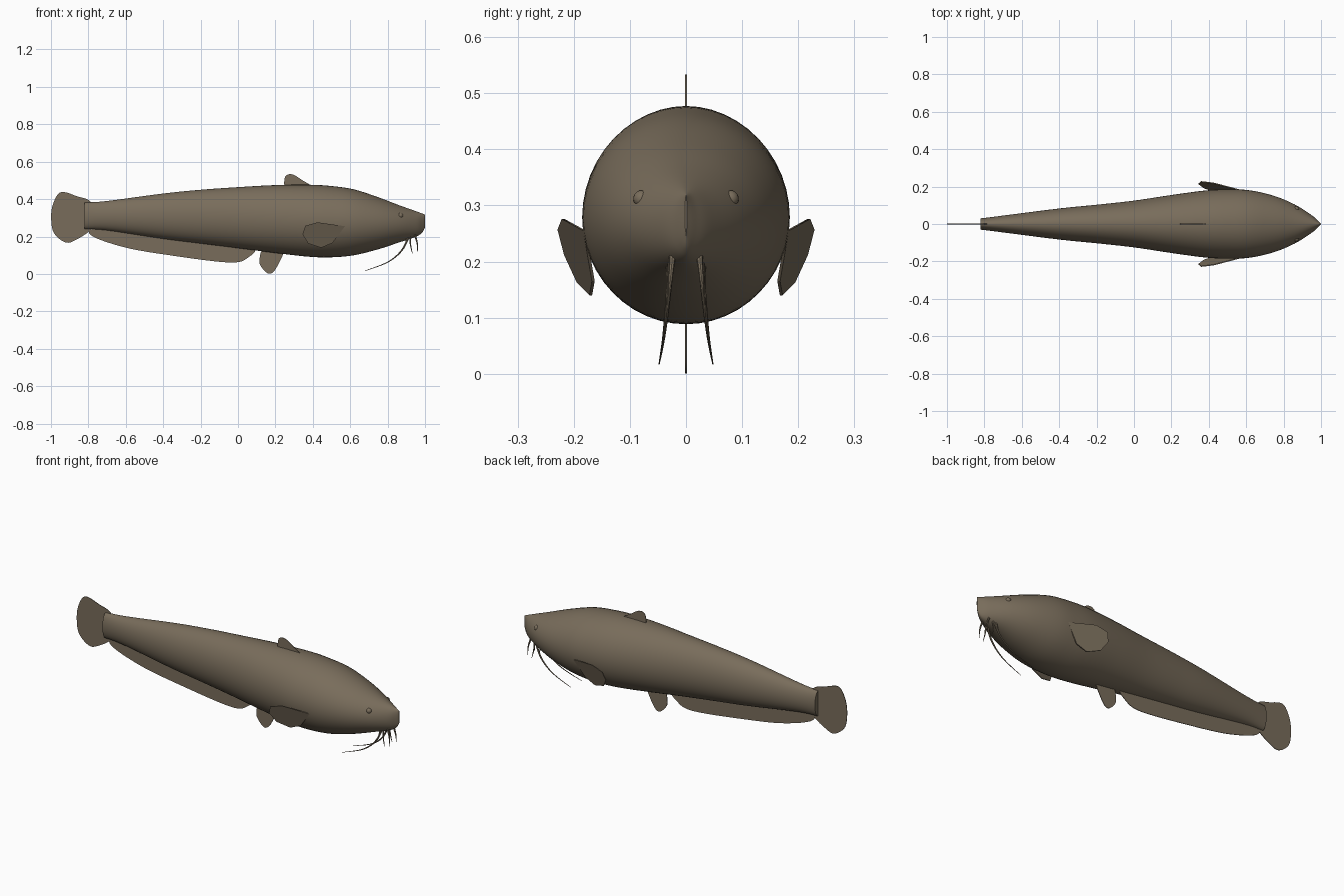
import bpy, bmesh, math
from mathutils import Vector

if "Cube" in bpy.data.objects:
    bpy.data.objects.remove(bpy.data.objects["Cube"])


def material(name, rgb):
    m = bpy.data.materials.new(name)
    m.diffuse_color = (*rgb, 1)
    m.use_nodes = True
    m.node_tree.nodes["Principled BSDF"].inputs["Base Color"].default_value = m.diffuse_color
    return m


SKIN = material("olive brown skin", (0.19, 0.152, 0.105))


def smooth_path(pts, n, closed=False):
    """Catmull-Rom through points of any dimension."""
    out, c = [], len(pts)
    for i in range(c if closed else c - 1):
        if closed:
            q = [pts[(i + k) % c] for k in (-1, 0, 1, 2)]
        else:
            q = [pts[min(max(i + k, 0), c - 1)] for k in (-1, 0, 1, 2)]
        for s in range(n):
            t = s / n
            out.append([0.5 * (2 * b + (d - a) * t + (2 * a - 5 * b + 4 * d - e) * t * t
                        + (3 * b - a - 3 * d + e) * t ** 3) for a, b, d, e in zip(*q)])
    if not closed:
        out.append(list(pts[-1]))
    return out


def finish(name, bm, angle=40):
    bmesh.ops.recalc_face_normals(bm, faces=bm.faces)
    me = bpy.data.meshes.new(name)
    bm.to_mesh(me)
    bm.free()
    me.materials.append(SKIN)
    ob = bpy.data.objects.new(name, me)
    bpy.context.collection.objects.link(ob)
    bpy.ops.object.select_all(action='DESELECT')
    ob.select_set(True)
    bpy.context.view_layer.objects.active = ob
    bpy.ops.object.shade_smooth_by_angle(angle=math.radians(angle))
    return ob


def loft(name, rings):
    bm = bmesh.new()
    vs = [[bm.verts.new(p) for p in r] for r in rings]
    n = len(vs[0])
    for a, b in zip(vs, vs[1:]):
        for i in range(n):
            bm.faces.new((a[i], a[(i + 1) % n], b[(i + 1) % n], b[i]))
    bm.faces.new(vs[0])
    bm.faces.new(vs[-1])
    return finish(name, bm)


def fin(name, outline, y_of=lambda x, z: 0.0, thick=0.003, rounding=5):
    """Thin plate from an (x, z) outline, placed sideways by y_of."""
    pts = smooth_path(outline, rounding, True) if rounding > 1 else outline
    bm = bmesh.new()
    front = [bm.verts.new((x, y_of(x, z) - thick / 2, z)) for x, z in pts]
    back = [bm.verts.new((x, y_of(x, z) + thick / 2, z)) for x, z in pts]
    bm.faces.new(front)
    bm.faces.new(back[::-1])
    n = len(pts)
    for i in range(n):
        bm.faces.new((front[i], front[(i + 1) % n], back[(i + 1) % n], back[i]))
    return finish(name, bm, 30)


# Body: stations of x, top z, bottom z, half width
stations = [(-0.82, .382, .240, .030), (-0.70, .390, .233, .045), (-0.40, .430, .188, .083),
            (-0.20, .450, .163, .103), (0.0, .464, .138, .125), (0.20, .475, .112, .155),
            (0.38, .477, .092, .179), (0.50, .470, .089, .185), (0.62, .452, .100, .180),
            (0.75, .410, .132, .150), (0.86, .368, .168, .104), (0.95, .336, .198, .047),
            (0.985, .323, .222, .017), (1.0, .317, .250, .002)]
SEG = 48
rings = []
for x, top, bot, w in smooth_path(stations, 5):
    mid, r = (top + bot) / 2, (top - bot) / 2
    rings.append([(x, w * math.cos(2 * math.pi * i / SEG), mid + r * math.sin(2 * math.pi * i / SEG))
                  for i in range(SEG)])
loft("body", rings)

# Middle fins
fin("tail_fin", [(-.79, .388), (-.86, .415), (-.945, .438), (-.985, .385), (-.999, .31),
                 (-.985, .22), (-.92, .168), (-.86, .186), (-.79, .235), (-.76, .31)])
fin("dorsal_fin", [(.258, .46), (.25, .512), (.268, .532), (.30, .529), (.345, .50),
                   (.385, .474), (.36, .455)])
fin("anal_fin", [(-.78, .24), (-.77, .197), (-.58, .136), (-.31, .092), (-.10, .065), (0, .063),
                 (.05, .085), (.09, .128), (0, .16), (-.3, .195), (-.6, .235)])
fin("pelvic_fin", [(.13, .13), (.115, .065), (.13, .03), (.162, .002), (.19, .012),
                   (.22, .06), (.24, .115), (.19, .14)])

# Paired fins, eyes and barbels
for side, label in ((1, "left"), (-1, "right")):
    fin("pectoral_fin_" + label,
        [(.572, .255), (.425, .276), (.36, .257), (.345, .212), (.375, .163), (.445, .14), (.505, .165)],
        lambda x, z: side * (.181 + .214 * (.57 - x) + .33 * (z - .255)), .005, 1)

    bm = bmesh.new()
    bmesh.ops.create_uvsphere(bm, u_segments=16, v_segments=10, radius=0.015)
    bmesh.ops.translate(bm, verts=bm.verts, vec=(0.868, side * 0.079, 0.312))
    finish("eye_" + label, bm)

    barbels = {"long_barbel": [(.915, .026, .205), (.875, .033, .125), (.80, .040, .063), (.68, .048, .017)],
               "rear_barbel": [(.905, .030, .205), (.897, .032, .165), (.882, .035, .130)],
               "middle_barbel": [(.92, .027, .205), (.922, .030, .160), (.932, .034, .110)],
               "front_barbel": [(.945, .024, .210), (.958, .028, .165), (.960, .032, .118)]}
    for name, path in barbels.items():
        pts = [Vector((x, side * y, z)) for x, y, z in smooth_path(path, 6)]
        tube = []
        for i, p in enumerate(pts):
            d = (pts[min(i + 1, len(pts) - 1)] - pts[max(i - 1, 0)]).normalized()
            u = d.cross(Vector((0, 1, 0))).normalized()
            v = d.cross(u)
            r = 0.005 * (1 - i / (len(pts) - 1)) + 0.001
            tube.append([p + r * (u * math.cos(k * math.pi / 4) + v * math.sin(k * math.pi / 4))
                         for k in range(8)])
        loft(name + "_" + label, tube)
